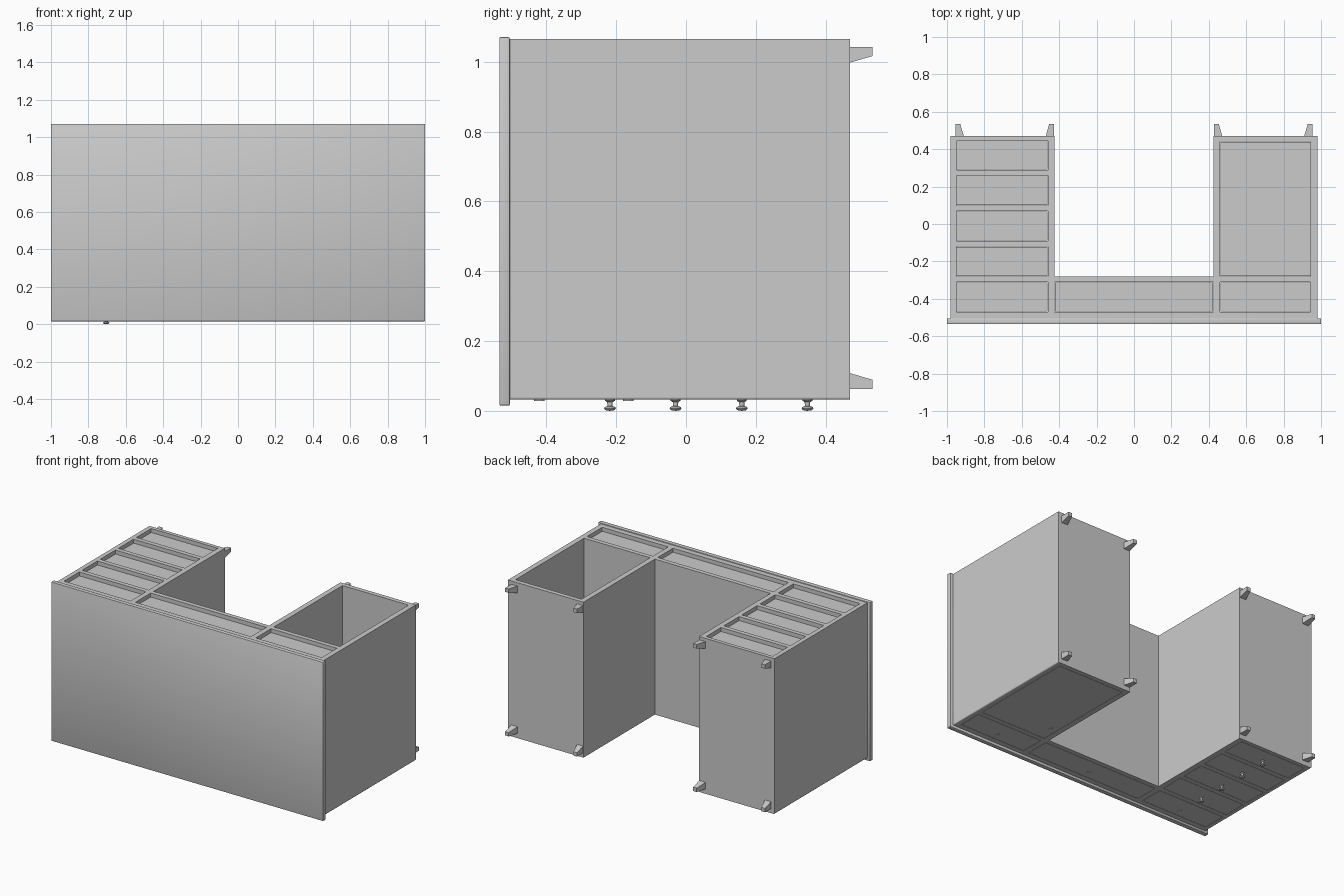
import bpy, bmesh, math
from mathutils import Vector, Matrix

if "Cube" in bpy.data.objects:
    bpy.data.objects.remove(bpy.data.objects["Cube"])

def finish(name, bm, smooth=False):
    bmesh.ops.recalc_face_normals(bm, faces=bm.faces)
    me = bpy.data.meshes.new(name)
    bm.to_mesh(me)
    bm.free()
    ob = bpy.data.objects.new(name, me)
    bpy.context.collection.objects.link(ob)
    if smooth:
        bpy.context.view_layer.objects.active = ob
        ob.select_set(True)
        bpy.ops.object.shade_smooth_by_angle(angle=math.radians(35))
        ob.select_set(False)
    return ob

def add_box(bm, x, y, z):
    size = Vector((x[1] - x[0], y[1] - y[0], z[1] - z[0]))
    mid = Vector((x[0] + x[1], y[0] + y[1], z[0] + z[1])) / 2
    m = Matrix.Translation(mid) @ Matrix.Diagonal((*size, 1))
    return bmesh.ops.create_cube(bm, size=1, matrix=m)["verts"]

def box(name, x, y, z, bevel=0):
    bm = bmesh.new()
    add_box(bm, x, y, z)
    if bevel:
        bmesh.ops.bevel(bm, geom=bm.edges[:], offset=bevel, segments=2,
                        profile=0.5, affect='EDGES')
    return finish(name, bm, bool(bevel))

FACE, REAR = 0.032, 1.065       # the desk lies on its back: drawer fronts face down

# Table top
box("table_top", (-1, 1), (-0.535, -0.505), (0.015, 1.071), 0.004)

# Carcass: U-shaped outline extruded, outer front corners rounded
outline = [(-.98, -.505), (.98, -.505), (.98, .47), (.425, .47),
           (.425, -.28), (-.425, -.28), (-.425, .47), (-.98, .47)]
bm = bmesh.new()
face = bm.faces.new([bm.verts.new((x, y, FACE)) for x, y in outline])
ext = bmesh.ops.extrude_face_region(bm, geom=[face])
for v in ext["geom"]:
    if isinstance(v, bmesh.types.BMVert):
        v.co.z = REAR
edges = [e for e in bm.edges if all(v.co.z < 0.1 and abs(v.co.x) > 0.97 for v in e.verts)
         and e.verts[0].co.x * e.verts[1].co.x > 0]
bmesh.ops.bevel(bm, geom=edges, offset=0.007, segments=3, profile=0.5, affect='EDGES')
carcass = finish("carcass", bm)

# Compartments: name, x range, y range
L, R = (-.95, -.46), (.46, .945)
cells = [("left_top_drawer", L, (-.47, -.31)),
         ("middle_drawer", (-.425, .425), (-.47, -.31)),
         ("right_top_drawer", R, (-.47, -.31)),
         ("cabinet_door", R, (-.28, .44))]
rows = [(-.28, -.12), (-.09, .07), (.10, .26), (.29, .445)]
cells += [(f"left_drawer_{i + 1}", L, r) for i, r in enumerate(rows)]

bm = bmesh.new()
for _, x, y in cells:
    add_box(bm, x, y, (-0.1, 1.2))
cutter = finish("compartment_cutter", bm)
cutter.hide_render = True
mod = carcass.modifiers.new("compartments", 'BOOLEAN')
mod.operation, mod.solver, mod.object = 'DIFFERENCE', 'EXACT', cutter
bpy.context.view_layer.objects.active = carcass
bpy.ops.object.modifier_apply(modifier=mod.name)
bpy.data.objects.remove(cutter)

# Drawers and the thin door over the hollow cabinet
g = 0.002
for name, x, y in cells:
    back = 0.06 if name == "cabinet_door" else 1.04
    box(name, (x[0] + g, x[1] - g), (y[0] + g, y[1] - g), (FACE, back))

# Tapered feet, straight on their outer corner
for i, (xo, sx) in enumerate([(-.955, 1), (-.427, -1), (.427, 1), (.955, -1)]):
    for zo, sz, end in [(.063, 1, "front"), (1.043, -1, "rear")]:
        bm = bmesh.new()
        rings = []
        for y, w in [(.47, .045), (.535, .026)]:
            rings.append([bm.verts.new((xo + sx * a * w, y, zo + sz * b * w))
                          for a, b in [(0, 0), (1, 0), (1, 1), (0, 1)]])
        bm.faces.new(rings[0])
        bm.faces.new(rings[1])
        for k in range(4):
            n = (k + 1) % 4
            bm.faces.new([rings[0][k], rings[0][n], rings[1][n], rings[1][k]])
        finish(f"foot_{end}_{i + 1}", bm)

# Turned knobs on the four lower drawers
profile = [(0, .034), (.014, .034), (.014, .029), (.008, .025), (.007, .014),
           (.015, .011), (.017, .007), (.013, .002), (0, 0)]
for i, y in enumerate([-.218, -.03, .16, .348]):
    bm = bmesh.new()
    vs = [bm.verts.new((r, 0, z)) for r, z in profile]
    es = [bm.edges.new(p) for p in zip(vs, vs[1:])]
    bmesh.ops.spin(bm, geom=vs + es, cent=(0, 0, 0), axis=(0, 0, 1),
                   angle=math.tau, steps=20)
    bmesh.ops.remove_doubles(bm, verts=bm.verts, dist=1e-5)
    bmesh.ops.translate(bm, verts=bm.verts, vec=(-.705, y, 0))
    finish(f"knob_{i + 1}", bm, True)

# Oval keyhole plates
for i, (x, y) in enumerate([(-.705, -.42), (0, -.42), (.705, -.42), (.51, -.165)]):
    bm = bmesh.new()
    m = Matrix.Translation((x, y, .031)) @ Matrix.Diagonal((.6, 1, 1, 1))
    bmesh.ops.create_cone(bm, cap_ends=True, segments=16, radius1=.015,
                          radius2=.015, depth=.006, matrix=m)
    finish(f"keyhole_plate_{i + 1}", bm, True)
